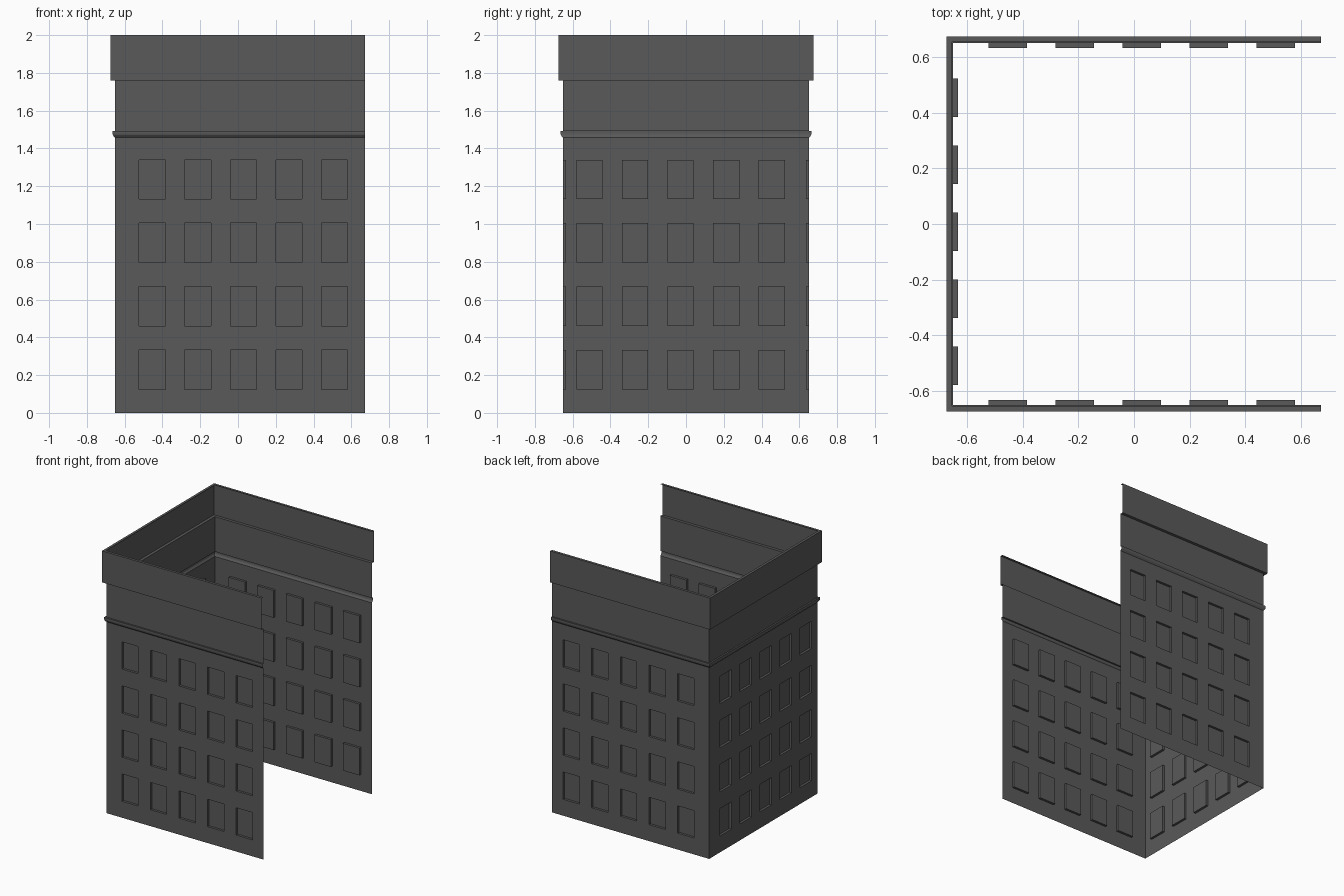
import bpy, bmesh
from mathutils import Vector

if "Cube" in bpy.data.objects:
    bpy.data.objects.remove(bpy.data.objects["Cube"])

W = 0.652        # wall plane distance from centre
END = 0.672      # open right-hand end
Z_WALL = 1.457   # top of the windowed wall, where the moulding starts
DEPTH = 0.018    # window recess

mat = bpy.data.materials.new("dark grey")
mat.diffuse_color = (0.1, 0.1, 0.1, 1)
mat.use_nodes = True
mat.node_tree.nodes["Principled BSDF"].inputs["Base Color"].default_value = mat.diffuse_color


def finish(bm, name):
    me = bpy.data.meshes.new(name)
    bm.to_mesh(me)
    bm.free()
    me.materials.append(mat)
    ob = bpy.data.objects.new(name, me)
    bpy.context.collection.objects.link(ob)


def window_wall(name, place, outward, s_end, flip=False):
    """Flat wall gridded at the window edges, window cells pushed inwards."""
    ss, zs = [-W], [0.0]
    for i in range(5):
        s = -0.523 + 0.241 * i
        ss += [s, s + 0.138]
    for j in range(4):
        z = 0.125 + 0.3357 * j
        zs += [z, z + 0.208]
    ss.append(s_end)
    zs.append(Z_WALL)
    bm = bmesh.new()
    grid = [[bm.verts.new(place(s, z)) for s in ss] for z in zs]
    windows = []
    for j in range(len(zs) - 1):
        for i in range(len(ss) - 1):
            q = [grid[j][i], grid[j][i + 1], grid[j + 1][i + 1], grid[j + 1][i]]
            f = bm.faces.new(q[::-1] if flip else q)
            if i % 2 and j % 2:
                windows.append(f)
    # recess each window: side reveals plus pane
    for f in windows:
        r = bmesh.ops.extrude_face_region(bm, geom=[f])
        vs = [g for g in r["geom"] if isinstance(g, bmesh.types.BMVert)]
        bmesh.ops.translate(bm, verts=vs, vec=-Vector(outward) * DEPTH)
        if f.is_valid:
            bmesh.ops.delete(bm, geom=[f], context="FACES_ONLY")
    finish(bm, name)


def sweep(name, profile):
    """Sweep a (distance, height) profile round the three walls, mitred."""
    bm = bmesh.new()
    rows = [[bm.verts.new(p) for p in
             ((END, -d, z), (-d, -d, z), (-d, d, z), (END, d, z))]
            for d, z in profile]
    for a, b in zip(rows, rows[1:]):
        for i in range(3):
            bm.faces.new((a[i + 1], a[i], b[i], b[i + 1]))
    finish(bm, name)


# Three windowed walls, open on the right
window_wall("front_wall", lambda s, z: (s, -W, z), (0, -1, 0), END)
window_wall("back_wall", lambda s, z: (s, W, z), (0, 1, 0), END, flip=True)
window_wall("left_wall", lambda s, z: (-W, -s, z), (-1, 0, 0), W)

# Rounded moulding above the windows
sweep("moulding", [(W, Z_WALL), (0.656, 1.462), (0.662, 1.470),
                   (0.664, 1.479), (0.664, 1.493), (W, 1.493)])
# Plain band
sweep("upper_band", [(W, 1.493), (W, 1.76)])
# Overhanging parapet with a thin top lip
sweep("parapet", [(W, 1.76), (0.674, 1.76), (0.674, 2.0), (0.654, 2.0)])
